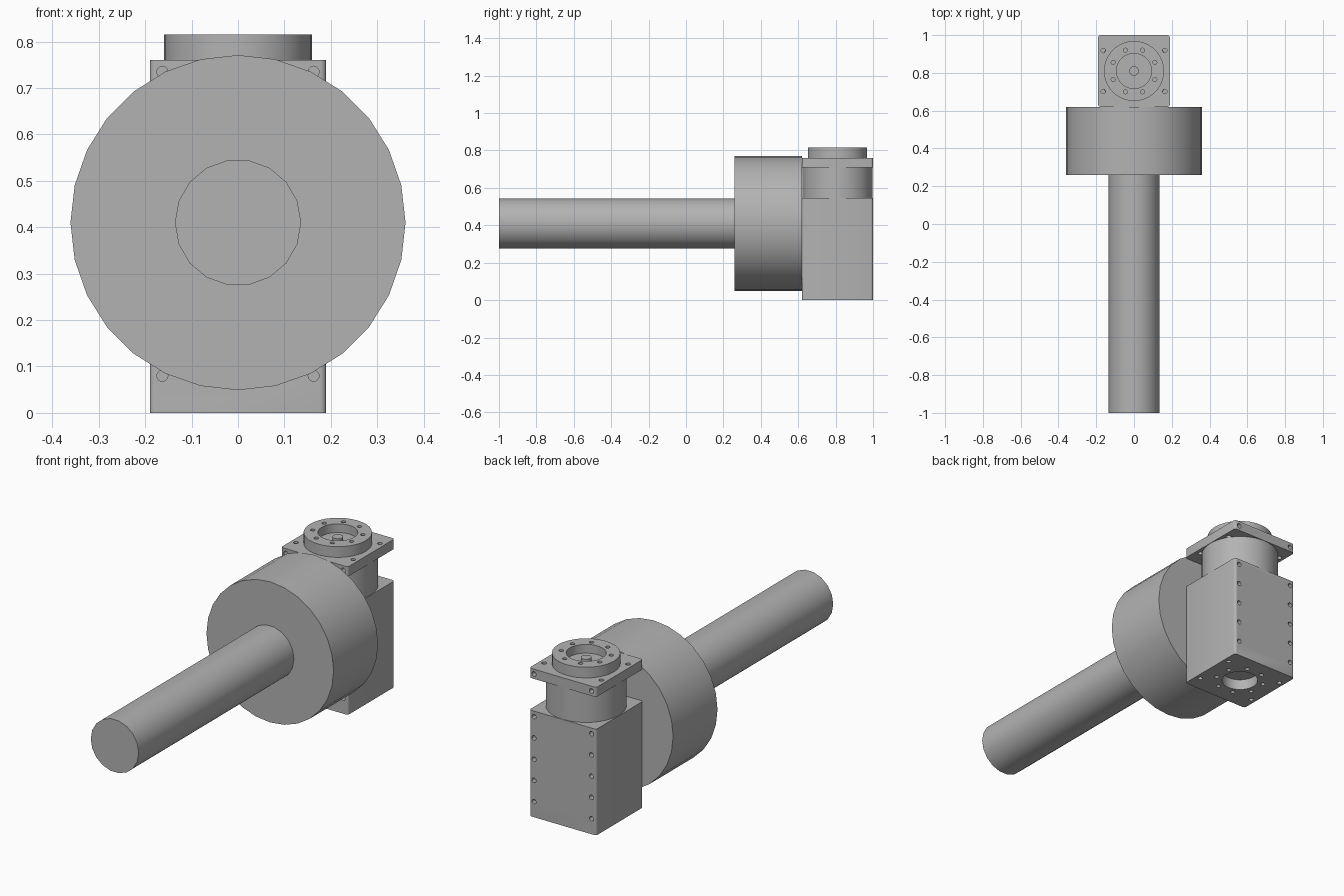
import bpy, bmesh, math
from mathutils import Matrix, Vector

if "Cube" in bpy.data.objects:
    bpy.data.objects.remove(bpy.data.objects["Cube"])

grey = bpy.data.materials.new("machined grey")
grey.use_nodes = True
colour = (0.45, 0.45, 0.45, 1)
grey.diffuse_color = colour
grey.node_tree.nodes["Principled BSDF"].inputs["Base Color"].default_value = colour

AXIS_Y = 0.81      # centre line of the gearbox
HALF = 0.19        # half width of the gearbox
BOX_TOP = 0.545
PLATE_LOW, PLATE_TOP = 0.71, 0.76
FLANGE_TOP = 0.815
SCREW_X, SCREW_Y = 0.163, 0.108


def add_cylinder(bm, start, end, radius, sides, spin=0.0):
    """Closed cylinder between two points."""
    a, b = Vector(start), Vector(end)
    turn = (b - a).to_track_quat('Z', 'Y').to_matrix().to_4x4()
    place = Matrix.Translation((a + b) / 2) @ turn @ Matrix.Rotation(spin, 4, 'Z')
    bmesh.ops.create_cone(bm, cap_ends=True, segments=sides, radius1=radius,
                          radius2=radius, depth=(b - a).length, matrix=place)


def finish(name, bm):
    mesh = bpy.data.meshes.new(name)
    bm.to_mesh(mesh)
    bm.free()
    mesh.materials.append(grey)
    obj = bpy.data.objects.new(name, mesh)
    bpy.context.collection.objects.link(obj)
    return obj


def smooth(obj):
    bpy.ops.object.select_all(action='DESELECT')
    obj.select_set(True)
    bpy.context.view_layer.objects.active = obj
    bpy.ops.object.shade_smooth_by_angle(angle=math.radians(32))


def cylinder(name, start, end, radius, sides, spin=0.0):
    bm = bmesh.new()
    add_cylinder(bm, start, end, radius, sides, spin)
    return finish(name, bm)


def rounded_block(name, low, high):
    """Square block with rounded upright corners."""
    bm = bmesh.new()
    place = Matrix.Translation((0, AXIS_Y, (low + high) / 2))
    size = Matrix.Diagonal((2 * HALF, 2 * HALF, high - low, 1))
    bmesh.ops.create_cube(bm, size=1, matrix=place @ size)
    upright = [e for e in bm.edges
               if abs(e.verts[0].co.z - e.verts[1].co.z) > 0.01]
    bmesh.ops.bevel(bm, geom=upright, offset=0.012, segments=3, profile=0.5,
                    affect='EDGES')
    return finish(name, bm)


def cut(obj, bm):
    """Subtract the cutter mesh and discard the cutter."""
    cutter = finish("hole_cutter", bm)
    cutter.hide_render = True
    mod = obj.modifiers.new("holes", 'BOOLEAN')
    mod.operation, mod.solver, mod.object = 'DIFFERENCE', 'EXACT', cutter
    bpy.ops.object.select_all(action='DESELECT')
    bpy.context.view_layer.objects.active = obj
    obj.select_set(True)
    bpy.ops.object.modifier_apply(modifier=mod.name)
    bpy.data.objects.remove(cutter)


def ring_holes(bm, low, high):
    for k in range(8):
        a = math.radians(22.5 + 45 * k)
        x, y = 0.119 * math.cos(a), AXIS_Y + 0.119 * math.sin(a)
        add_cylinder(bm, (x, y, low), (x, y, high), 0.011, 12)


def corner_holes(bm, low, high):
    for sx in (-1, 1):
        for sy in (-1, 1):
            x, y = sx * SCREW_X, AXIS_Y + sy * SCREW_Y
            add_cylinder(bm, (x, y, low), (x, y, high), 0.012, 12)


def side_holes(bm, heights):
    """Screw holes down both edges of the front and back faces."""
    for z in heights:
        for x in (-SCREW_X, SCREW_X):
            for side in (-1, 1):
                add_cylinder(bm, (x, AXIS_Y + side * (HALF - 0.025), z),
                             (x, AXIS_Y + side * (HALF + 0.02), z), 0.012, 12)


# Long shaft and wide drum
shaft = cylinder("shaft", (0, -1, 0.41), (0, 0.26, 0.41), 0.136, 18, math.pi / 2)
drum = cylinder("drum", (0, 0.26, 0.41), (0, 0.62, 0.41), 0.361, 28)

# Gearbox body with screw holes and an open bore underneath
body = rounded_block("gearbox_body", 0, BOX_TOP)
holes = bmesh.new()
side_holes(holes, [0.08 + 0.109 * k for k in range(5)])
ring_holes(holes, -0.02, 0.03)
corner_holes(holes, -0.02, 0.03)
add_cylinder(holes, (0, AXIS_Y, -0.02), (0, AXIS_Y, 0.055), 0.088, 32)
cut(body, holes)

# Round neck between body and plate
neck = cylinder("neck", (0, AXIS_Y, BOX_TOP), (0, AXIS_Y, PLATE_LOW), 0.188, 48)

# Square mounting plate
plate = rounded_block("mounting_plate", PLATE_LOW, PLATE_TOP)
holes = bmesh.new()
side_holes(holes, [0.735])
corner_holes(holes, PLATE_LOW - 0.02, PLATE_TOP + 0.02)
cut(plate, holes)

# Output flange with recess and bolt circle
flange = cylinder("output_flange", (0, AXIS_Y, PLATE_TOP),
                  (0, AXIS_Y, FLANGE_TOP), 0.159, 32)
holes = bmesh.new()
ring_holes(holes, FLANGE_TOP - 0.03, FLANGE_TOP + 0.02)
add_cylinder(holes, (0, AXIS_Y, FLANGE_TOP - 0.045),
             (0, AXIS_Y, FLANGE_TOP + 0.02), 0.093, 32)
cut(flange, holes)

# Small pin in the recess
pin = cylinder("centre_pin", (0, AXIS_Y, FLANGE_TOP - 0.045),
               (0, AXIS_Y, FLANGE_TOP - 0.022), 0.025, 20)

for part in (shaft, drum, body, neck, plate, flange, pin):
    smooth(part)
